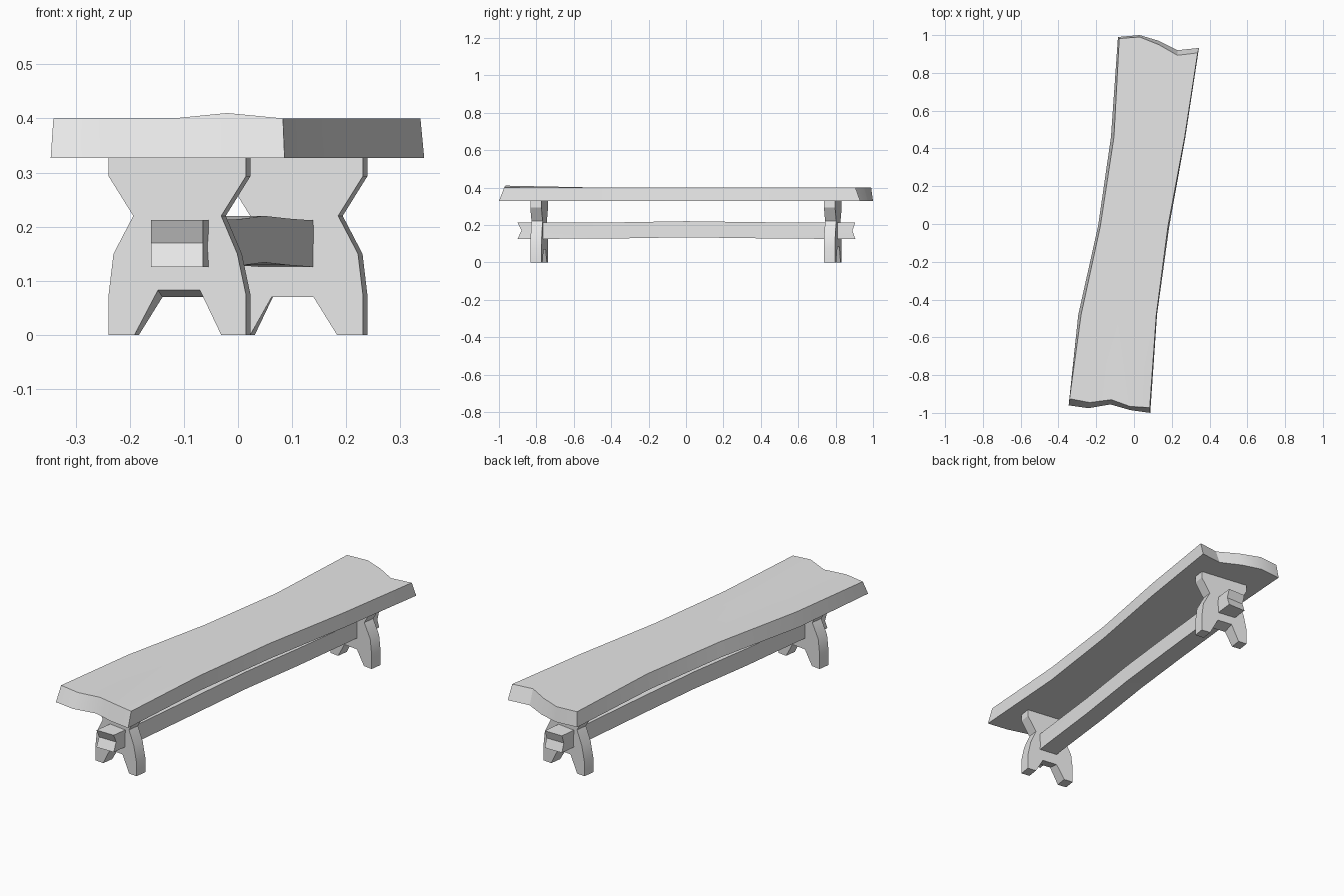
import bpy, bmesh, math
from mathutils import Matrix, Vector

cube = bpy.data.objects.get("Cube")
if cube:
    bpy.data.objects.remove(cube)

# One plain grey for the whole bench
grey = bpy.data.materials.new("pale grey")
grey.use_nodes = True
grey.diffuse_color = (0.8, 0.8, 0.8, 1)
grey.node_tree.nodes["Principled BSDF"].inputs["Base Color"].default_value = (0.8, 0.8, 0.8, 1)


def finish(name, bm, angle=30):
    bmesh.ops.recalc_face_normals(bm, faces=bm.faces)
    mesh = bpy.data.meshes.new(name)
    bm.to_mesh(mesh)
    bm.free()
    mesh.materials.append(grey)
    obj = bpy.data.objects.new(name, mesh)
    bpy.context.collection.objects.link(obj)
    bpy.ops.object.select_all(action='DESELECT')
    obj.select_set(True)
    bpy.context.view_layer.objects.active = obj
    bpy.ops.object.shade_smooth_by_angle(angle=math.radians(angle))
    return obj


def loft(name, rings, angle=30):
    """Skin closed rings of equal length and cap both ends."""
    bm = bmesh.new()
    loops = [[bm.verts.new(p) for p in ring] for ring in rings]
    n = len(loops[0])
    for a, b in zip(loops, loops[1:]):
        for i in range(n):
            j = (i + 1) % n
            bm.faces.new((a[i], a[j], b[j], b[i]))
    # Caps run as strips between the lower and upper half of the ring
    for ring in (loops[0], loops[-1]):
        for i in range(n // 2 - 1):
            bm.faces.new((ring[i], ring[i + 1], ring[n - 2 - i], ring[n - 1 - i]))
    return finish(name, bm, angle)


# Seat: wavy plank, lower outline a little wider than the upper one
def seat_rows(front, sides, back, z):
    rows = [front]
    for left, right, y in sides:
        rows.append([(left + (right - left) * i / 4, y) for i in range(5)])
    rows.append(back)
    return [[Vector((x, y, z)) for x, y in row] for row in rows]


bottom = seat_rows(
    [(-.346, -.96), (-.24, -.975), (-.125, -.955), (-.02, -.985), (.086, -1)],
    [(-.295, .122, -.48), (-.19, .187, -.01), (-.122, .272, .46)],
    [(-.085, .99), (.03, 1), (.13, .97), (.23, .92), (.344, .932)], .327)
top = seat_rows(
    [(-.341, -.925), (-.235, -.945), (-.12, -.93), (-.02, -.966), (.083, -.972)],
    [(-.28, .118, -.48), (-.178, .18, -.01), (-.106, .268, .46)],
    [(-.078, .982), (.03, .99), (.13, .95), (.23, .893), (.337, .906)], .4)
top[0][3].z = .41
loft("seat_plank", [b + t[::-1] for b, t in zip(bottom, top)])

# Legs: waisted slabs with an arched foot, turned with the seat
LEFT = [(-.128, .335), (-.128, .293), (-.082, .22), (-.119, .15), (-.128, .075), (-.128, 0)]
RIGHT = [(.128, 0), (.128, .075), (.112, .15), (.082, .22), (.128, .293), (.128, .335)]
ARCH = [(-.08, 0), (-.036, .083), (.042, .083), (.082, 0)]


def leg(name, spin):
    bm = bmesh.new()
    place = Matrix.Rotation(spin, 4, 'Z') @ Matrix.Translation((-.108, -.785, 0)) \
        @ Matrix.Rotation(math.radians(-8), 4, 'Z')
    loops = []
    for y, drop in ((-.03, 0), (.03, .013)):
        outline = LEFT + [(x, max(0, z - drop)) for x, z in ARCH] + RIGHT
        loops.append([bm.verts.new(place @ Vector((x, y, z))) for x, z in outline])
    for ring in loops:
        bm.faces.new(ring)
    n = len(loops[0])
    for i in range(n):
        j = (i + 1) % n
        bm.faces.new((loops[0][i], loops[0][j], loops[1][j], loops[1][i]))
    finish(name, bm)


leg("front_leg", 0)
leg("back_leg", math.pi)

# Stretcher: long beam through both legs, gently bowed, with notched ends
rings = []
for x, y, lift, notch in ((-.113, -.9, 0, .02), (-.085, -.7, 0, 0), (-.045, -.35, .002, 0),
                          (0, 0, .008, 0), (.045, .35, .003, 0), (.085, .7, 0, 0),
                          (.108, .905, 0, -.015)):
    ring = []
    for side, levels in ((-1, (.126, .17, .212)), (1, (.212, .17, .126))):
        for z in levels:
            ring.append((x + side * .048, y + (notch if z == .17 else 0), z + lift))
    rings.append(ring)
loft("stretcher_beam", rings)
